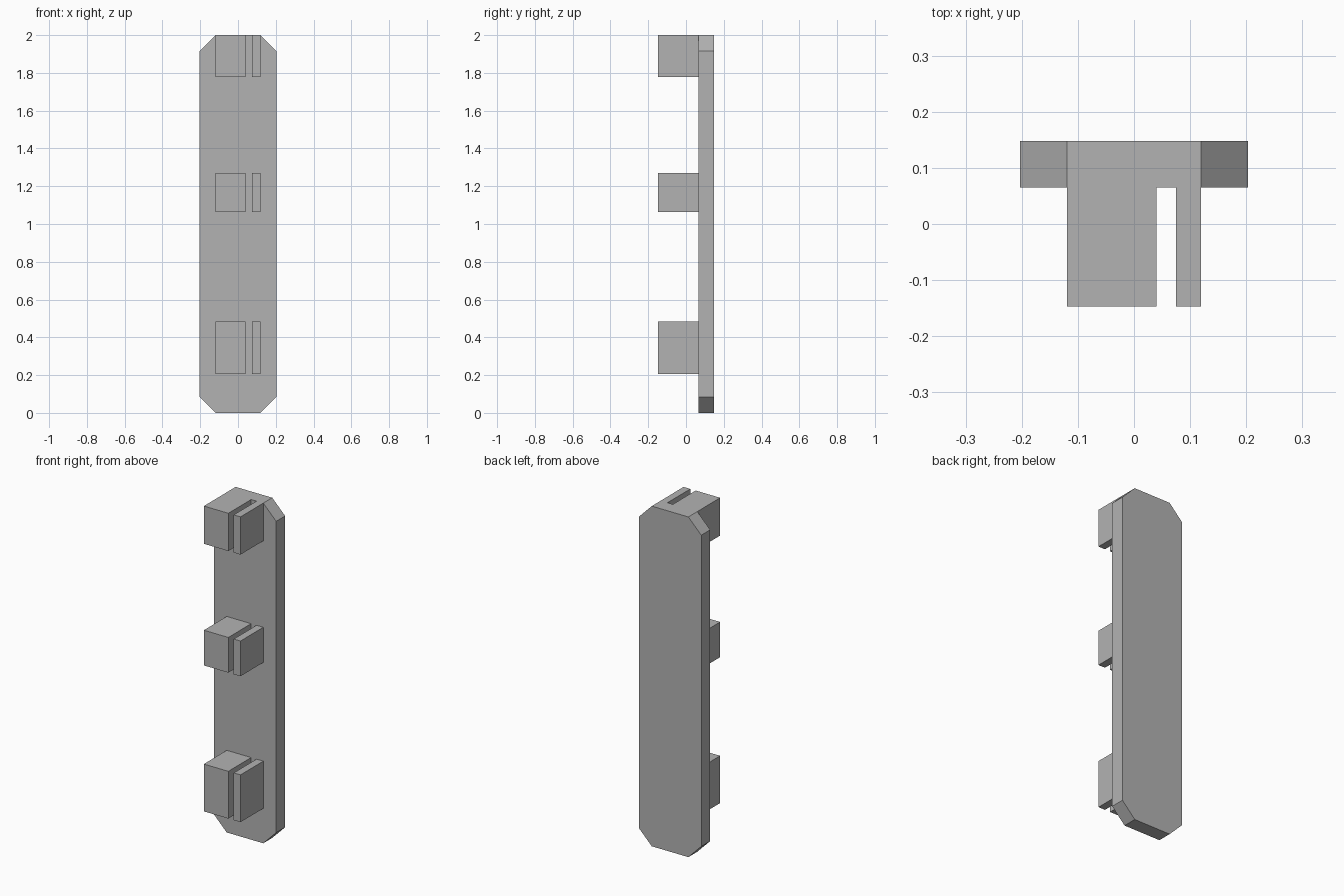
import bpy
import bmesh

cube = bpy.data.objects.get("Cube")
if cube:
    bpy.data.objects.remove(cube, do_unlink=True)

# Single plain grey material
GREY = (0.45, 0.45, 0.45, 1.0)
grey = bpy.data.materials.new("plain_grey")
grey.use_nodes = True
grey.diffuse_color = GREY
grey.node_tree.nodes["Principled BSDF"].inputs["Base Color"].default_value = GREY

FRONT, FACE, BACK = -0.147, 0.065, 0.148
HALF_W, CUT_X, CUT_Z, TOP = 0.203, 0.119, 0.085, 2.0


def extrude_profile(name, points, y0, y1):
    """Extrude an x-z outline from y0 to y1."""
    bm = bmesh.new()
    face = bm.faces.new([bm.verts.new((x, y0, z)) for x, z in points])
    result = bmesh.ops.extrude_face_region(bm, geom=[face])
    moved = [v for v in result["geom"] if isinstance(v, bmesh.types.BMVert)]
    bmesh.ops.translate(bm, verts=moved, vec=(0, y1 - y0, 0))
    bmesh.ops.recalc_face_normals(bm, faces=bm.faces)
    mesh = bpy.data.meshes.new(name)
    bm.to_mesh(mesh)
    bm.free()
    mesh.materials.append(grey)
    obj = bpy.data.objects.new(name, mesh)
    bpy.context.collection.objects.link(obj)
    return obj


# Long backing plate with chamfered corners
right_side = [(CUT_X, 0), (HALF_W, CUT_Z), (HALF_W, TOP - CUT_Z), (CUT_X, TOP)]
left_side = [(-x, z) for x, z in reversed(right_side)]
extrude_profile("backing_plate", right_side + left_side, FACE, BACK)

# Three pairs of a wide block and a thin fin, separated by a slot
for level, z0, z1 in (("lower", 0.205, 0.483),
                      ("middle", 1.063, 1.27),
                      ("upper", 1.778, TOP)):
    for part, x0, x1 in (("block", -CUT_X, 0.04), ("fin", 0.075, CUT_X)):
        outline = [(x0, z0), (x1, z0), (x1, z1), (x0, z1)]
        extrude_profile(f"{level}_{part}", outline, FRONT, FACE)
